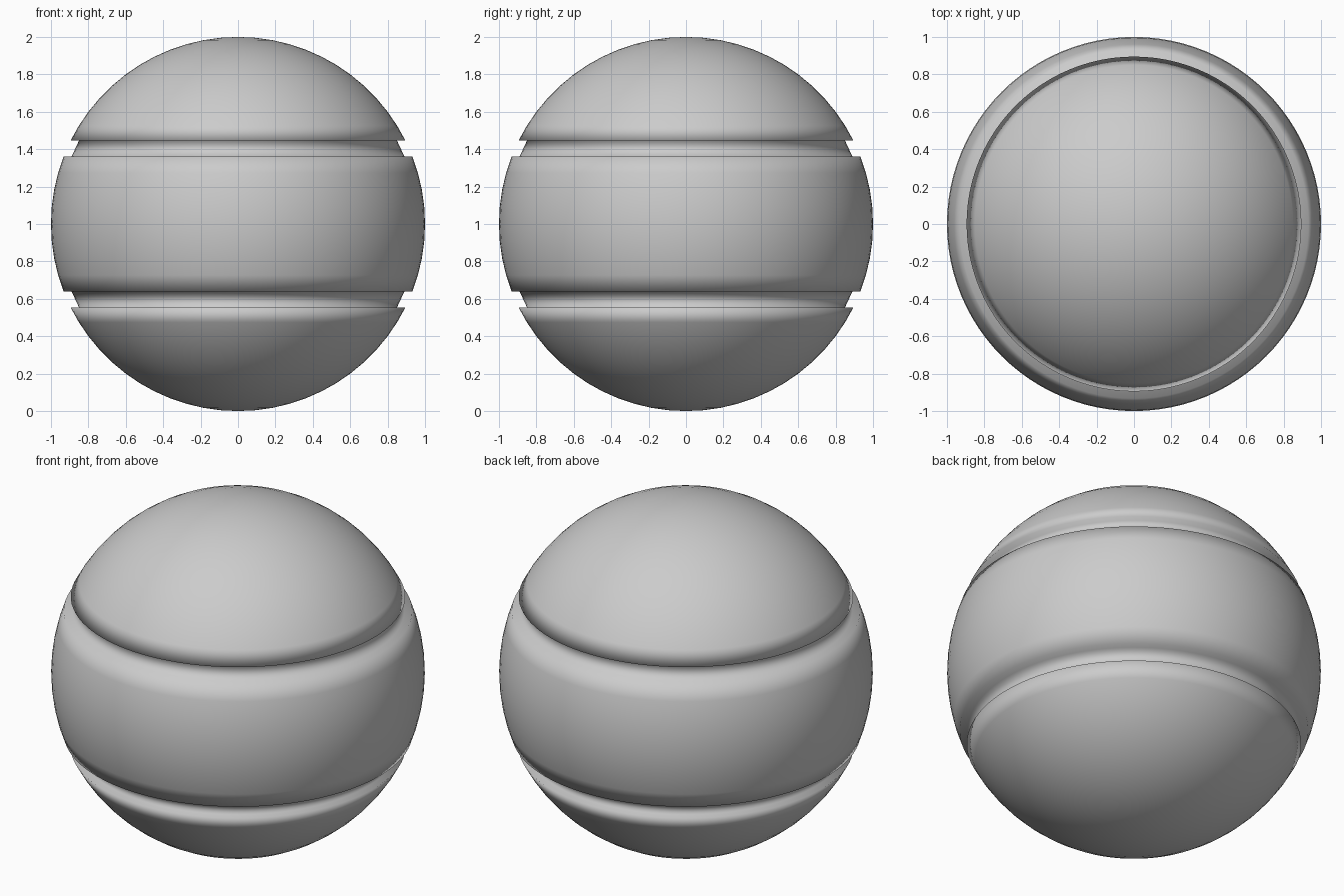
import bpy, bmesh
from math import sin, cos, pi, sqrt
from mathutils import Vector

if "Cube" in bpy.data.objects:
    bpy.data.objects.remove(bpy.data.objects["Cube"], do_unlink=True)

RINGS, SEGMENTS = 34, 96
GROOVE_RADIUS = 0.96
GROOVE_STARTS = (12, 21)  # each groove spans one ring, mirrored about the equator


def ring_point(i, sunk=False):
    lat = pi * (i / RINGS - 0.5)
    z = sin(lat)
    r = sqrt(GROOVE_RADIUS ** 2 - z * z) if sunk else max(cos(lat), 0)
    return Vector((r, 0, z + 1))


# Half profile of the ball, stepping inward at each groove
profile = []
for i in range(RINGS + 1):
    profile.append(ring_point(i))
    if i in GROOVE_STARTS:
        profile += [ring_point(i, True), ring_point(i + 1, True)]

# Revolve the profile around the vertical axis
bm = bmesh.new()
verts = [bm.verts.new(p) for p in profile]
edges = [bm.edges.new(pair) for pair in zip(verts, verts[1:])]
bmesh.ops.spin(bm, geom=verts + edges, cent=(0, 0, 0), axis=(0, 0, 1),
               angle=2 * pi, steps=SEGMENTS)
bmesh.ops.remove_doubles(bm, verts=bm.verts, dist=0.0005)
bmesh.ops.recalc_face_normals(bm, faces=bm.faces)
for face in bm.faces:
    face.smooth = True

mesh = bpy.data.meshes.new("grooved_ball")
bm.to_mesh(mesh)
bm.free()
ball = bpy.data.objects.new("grooved_ball", mesh)
bpy.context.collection.objects.link(ball)

# Plain grey surface
grey = bpy.data.materials.new("light_grey")
grey.use_nodes = True
color = (0.6, 0.6, 0.6, 1)
grey.diffuse_color = color
grey.node_tree.nodes["Principled BSDF"].inputs["Base Color"].default_value = color
mesh.materials.append(grey)
